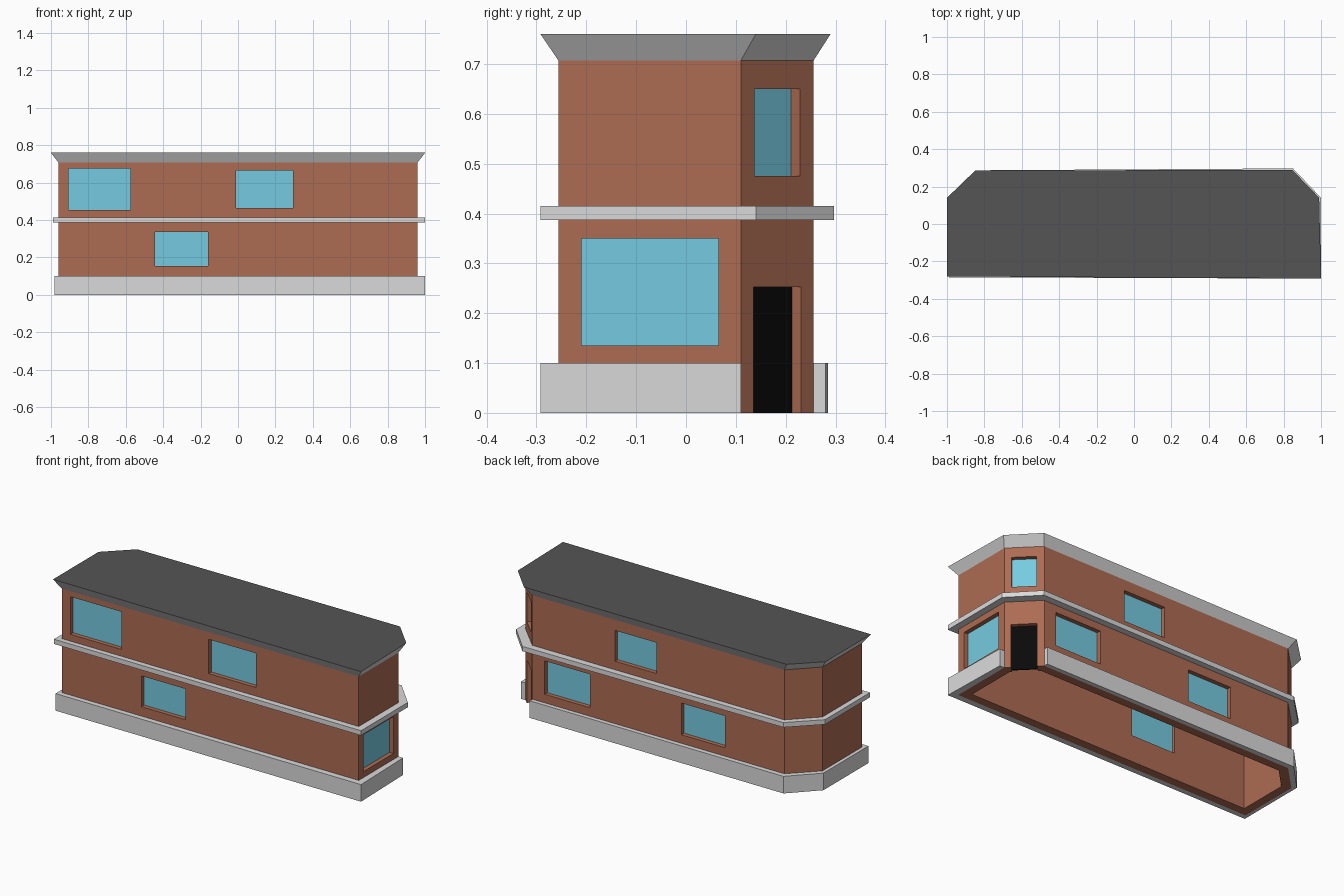
import bpy, bmesh, math
from mathutils import Matrix, Vector

if "Cube" in bpy.data.objects:
    bpy.data.objects.remove(bpy.data.objects["Cube"])


def material(name, col):
    m = bpy.data.materials.new(name)
    m.diffuse_color = (*col, 1)
    m.use_nodes = True
    m.node_tree.nodes["Principled BSDF"].inputs["Base Color"].default_value = m.diffuse_color
    return m


BRICK = material("brick", (0.42, 0.15, 0.085))
STONE = material("pale stone", (0.70, 0.70, 0.70))
ROOF = material("dark roof", (0.09, 0.09, 0.09))
GLASS = material("window glass", (0.18, 0.60, 0.75))
BLACK = material("black door", (0.003, 0.003, 0.003))


def finish(name, bm, *mats):
    bmesh.ops.recalc_face_normals(bm, faces=bm.faces)
    me = bpy.data.meshes.new(name)
    bm.to_mesh(me)
    bm.free()
    ob = bpy.data.objects.new(name, me)
    bpy.context.collection.objects.link(ob)
    for m in mats:
        me.materials.append(m)
    return ob


def ring(name, outer, inner, z0, z1, mat, closed=True):
    """Rectangular section swept between two matching outlines."""
    bm = bmesh.new()
    secs = [[bm.verts.new((*p, z)) for p, z in ((o, z0), (o, z1), (i, z1), (i, z0))]
            for o, i in zip(outer, inner)]
    n = len(secs)
    for k in range(n if closed else n - 1):
        a, b = secs[k], secs[(k + 1) % n]
        for j in range(4):
            bm.faces.new((a[j], b[j], b[(j + 1) % 4], a[(j + 1) % 4]))
    if not closed:
        bm.faces.new(secs[0])
        bm.faces.new(secs[-1])
    return finish(name, bm, mat)


def box(name, centre, size, angle, mat):
    bm = bmesh.new()
    mx = Matrix.Translation(centre) @ Matrix.Rotation(angle, 4, 'Z') @ Matrix.Diagonal((*size, 1))
    bmesh.ops.create_cube(bm, size=1, matrix=mx)
    return finish(name, bm, mat)


# Outlines run from the door corner round the back, left, front and right
WALL = [(.815, .256), (-.815, .256), (-.96, .11), (-.96, -.256), (.96, -.256), (.96, .11)]
T = 0.05
INNER = [(.795, .206), (-.795, .206), (-.91, .09), (-.91, -.206), (.91, -.206), (.91, .09)]
PLINTH = [(.815, .28), (-.83, .285), (-.98, .13), (-.98, -.285), (1.0, -.292), (.99, .11)]
BAND = [(.85, .297), (-.83, .287), (-.99, .13), (-.99, -.285), (1.0, -.292), (1.0, .14)]
EAVES = [(.845, .29), (-.85, .285), (-1.0, .14), (-1.0, -.28), (1.0, -.292), (.99, .14)]

walls = ring("walls", WALL, INNER, 0, .707, BRICK)
ring("plinth", PLINTH, WALL, 0, .10, STONE, closed=False)
ring("floor_band", BAND, WALL, .387, .415, STONE)

# Flared roof with pale eaves and a dark flat top
bm = bmesh.new()
lo = [bm.verts.new((*p, .707)) for p in WALL]
hi = [bm.verts.new((*p, .76)) for p in EAVES]
for k in range(6):
    bm.faces.new((lo[k], lo[(k + 1) % 6], hi[(k + 1) % 6], hi[k]))
bm.faces.new(hi).material_index = 1
bm.faces.new(lo)
finish("roof", bm, STONE, ROOF)

# Openings: wall start point, wall end point, lower z, upper z, name, material
F, B = -.256, .256


def corner(y):
    return (.96 - (y - .11), y)


OPENINGS = [
    ((-.905, F), (-.575, F), .455, .675, "front_window_upper_left", GLASS),
    ((-.01, F), (.295, F), .465, .665, "front_window_upper_right", GLASS),
    ((-.445, F), (-.16, F), .155, .335, "front_window_lower", GLASS),
    ((.96, -.21), (.96, .065), .135, .35, "side_window", GLASS),
    ((.28, B), (.01, B), .465, .645, "back_window_upper", GLASS),
    ((.735, B), (.44, B), .15, .345, "back_window_lower_right", GLASS),
    ((-.15, B), (-.43, B), .15, .335, "back_window_lower_left", GLASS),
    (corner(.137), corner(.228), .475, .65, "corner_window", GLASS),
    (corner(.135), corner(.230), -.02, .253, "front_door", BLACK),
]

# Cut each opening through the wall and set a thin pane halfway in
for a, b, z0, z1, name, mat in OPENINGS:
    a, b = Vector(a), Vector(b)
    d = b - a
    ang = math.atan2(d.y, d.x)
    mid = (a + b) / 2
    inward = Vector((-d.y, d.x)).normalized()
    cutter = box("cutter", (*mid, (z0 + z1) / 2), (d.length, .16, z1 - z0), ang, BRICK)
    cutter.hide_render = True
    mod = walls.modifiers.new("cut", 'BOOLEAN')
    mod.operation, mod.solver, mod.object = 'DIFFERENCE', 'EXACT', cutter
    bpy.context.view_layer.objects.active = walls
    bpy.ops.object.modifier_apply(modifier=mod.name)
    bpy.data.objects.remove(cutter)
    z0 = max(z0, 0)
    pane = mid + inward * .029
    box(name, (*pane, (z0 + z1) / 2), (d.length, .008, z1 - z0), ang, mat)
